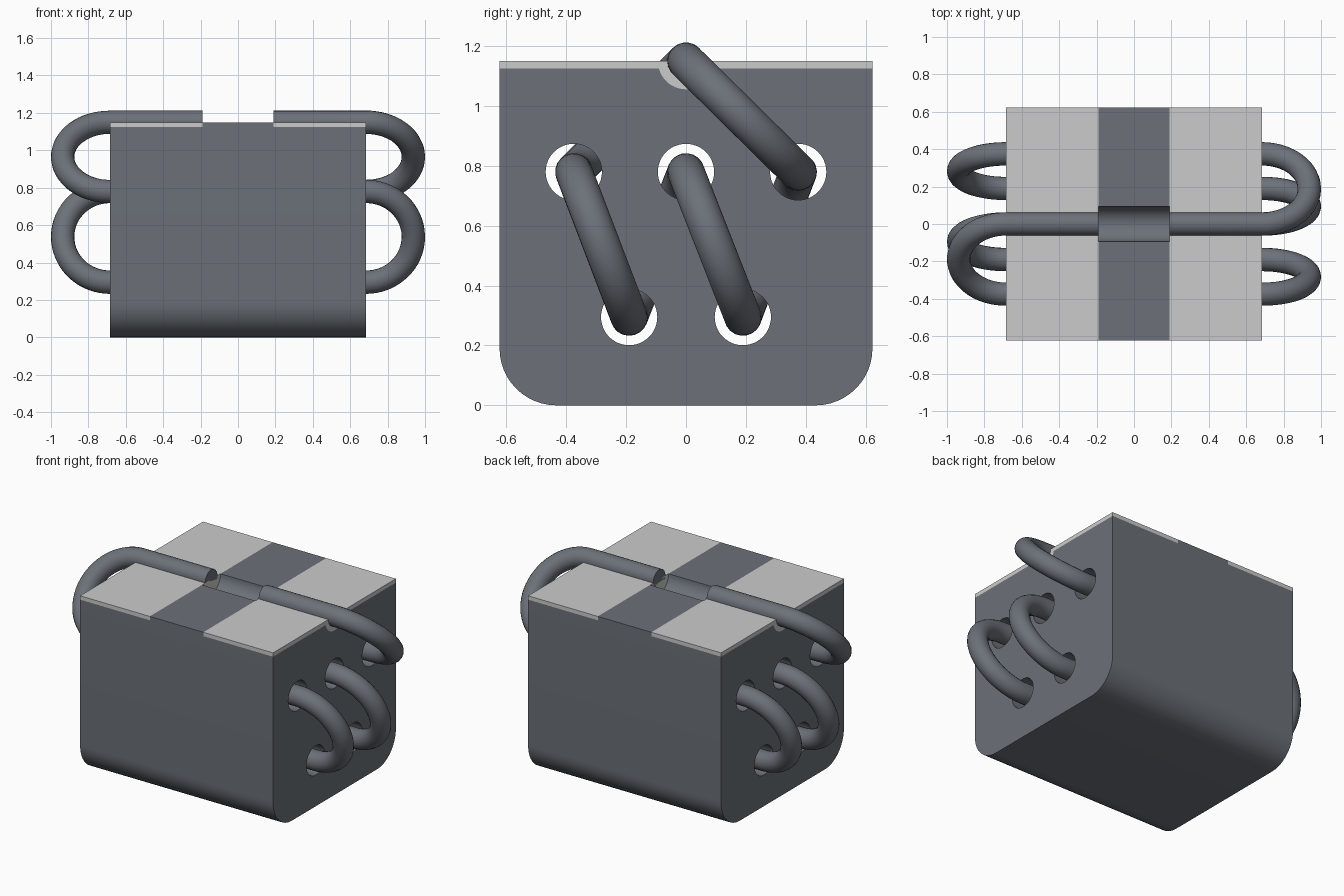
import bpy, bmesh
from math import sin, cos, pi, radians
from mathutils import Vector

if "Cube" in bpy.data.objects:
    bpy.data.objects.remove(bpy.data.objects["Cube"])

HX, HY, TOP = 0.685, 0.623, 1.15      # half length, half depth, height
PAD_X, PAD_Z = 0.19, 1.125            # inner end and underside of the pads
HOLE_R, WIRE_R, LOOP = 0.094, 0.0625, 0.2525
A, B, C = (-0.375, 0.78), (0, 0.78), (0.375, 0.78)
D, E, GROOVE = (-0.19, 0.295), (0.19, 0.295), (0, TOP)


def arc(cy, cz, r, a0, a1, n):
    return [(cy + r * cos(radians(a0 + (a1 - a0) * i / n)),
             cz + r * sin(radians(a0 + (a1 - a0) * i / n))) for i in range(n + 1)]


def prism(name, profile, x0, x1):
    """Extrude a (y, z) profile along x."""
    bm = bmesh.new()
    face = bm.faces.new([bm.verts.new((x0, y, z)) for y, z in profile])
    new = bmesh.ops.extrude_face_region(bm, geom=[face])["geom"]
    bmesh.ops.translate(bm, vec=(x1 - x0, 0, 0),
                        verts=[v for v in new if isinstance(v, bmesh.types.BMVert)])
    bmesh.ops.recalc_face_normals(bm, faces=bm.faces)
    mesh = bpy.data.meshes.new(name)
    bm.to_mesh(mesh)
    bm.free()
    ob = bpy.data.objects.new(name, mesh)
    bpy.context.collection.objects.link(ob)
    return ob


def activate(ob):
    bpy.ops.object.select_all(action='DESELECT')
    ob.select_set(True)
    bpy.context.view_layer.objects.active = ob


def cut(ob, cutter):
    activate(ob)
    mod = ob.modifiers.new("cut", 'BOOLEAN')
    mod.operation, mod.solver, mod.object = 'DIFFERENCE', 'EXACT', cutter
    bpy.ops.object.modifier_apply(modifier=mod.name)
    bpy.data.objects.remove(cutter)


def smooth(ob):
    activate(ob)
    bpy.ops.object.shade_smooth_by_angle(angle=radians(30))


dark = bpy.data.materials.new("dark_grey")
dark.diffuse_color = (0.15, 0.165, 0.19, 1)
dark.use_nodes = True
dark.node_tree.nodes["Principled BSDF"].inputs["Base Color"].default_value = dark.diffuse_color

# Core block with rounded lower edges and a half-round groove along the top
R = 0.19
outline = (arc(-HY + R, R, R, 180, 270, 12) + arc(HY - R, R, R, 270, 360, 12)
           + [(HY, TOP)] + arc(0, TOP, HOLE_R, 360, 180, 24) + [(-HY, TOP)])
body = prism("core_block", outline, -HX, HX)
body.data.materials.append(dark)

# Five through holes
for y, z in (A, B, C, D, E):
    cut(body, prism("hole_cutter", arc(y, z, HOLE_R, 0, 360, 48)[:-1], -1, 1))

# Recesses for the pads, then the pads filling them and the groove ends
for s, side in ((-1, "left"), (1, "right")):
    box = [(-1, PAD_Z), (1, PAD_Z), (1, 2), (-1, 2)]
    cut(body, prism("recess_cutter", box, s * PAD_X, s * 1.0))
    half = [p for p in arc(0, TOP, HOLE_R, 180, 360, 24) if p[1] < PAD_Z - 0.001]
    edge = (HOLE_R ** 2 - (TOP - PAD_Z) ** 2) ** 0.5
    pad = ([(-HY, TOP), (-HY, PAD_Z), (-edge, PAD_Z)] + half
           + [(edge, PAD_Z), (HY, PAD_Z), (HY, TOP)])
    smooth(prism(side + "_pad", pad, s * PAD_X, s * HX))
smooth(body)

# One wire threaded back and forth, with a half-round loop at every turn
stops = [GROOVE, C, E, B, D, A, GROOVE]
path = [Vector((PAD_X, 0, TOP))]
side = 1
for p, q in zip(stops, stops[1:]):
    p, q = Vector((0, *p)), Vector((0, *q))
    mid, half = (p + q) / 2, (p - q) / 2
    for i in range(33):
        t = pi * i / 32
        path.append(mid + half * cos(t) + Vector((side * (HX + LOOP * sin(t)), 0, 0)))
    side = -side
# six loops end on the left, where the wire returns over the top
path.append(Vector((-PAD_X, 0, TOP)))

curve = bpy.data.curves.new("wire", 'CURVE')
curve.dimensions = '3D'
curve.bevel_depth, curve.bevel_resolution = WIRE_R, 8
curve.use_fill_caps = True
spline = curve.splines.new('POLY')
spline.points.add(len(path) - 1)
for pt, co in zip(spline.points, path):
    pt.co = (*co, 1)
wire = bpy.data.objects.new("wire", curve)
bpy.context.collection.objects.link(wire)
activate(wire)
bpy.ops.object.convert(target='MESH')
wire = bpy.context.object
wire.data.materials.clear()
wire.data.materials.append(dark)
smooth(wire)
